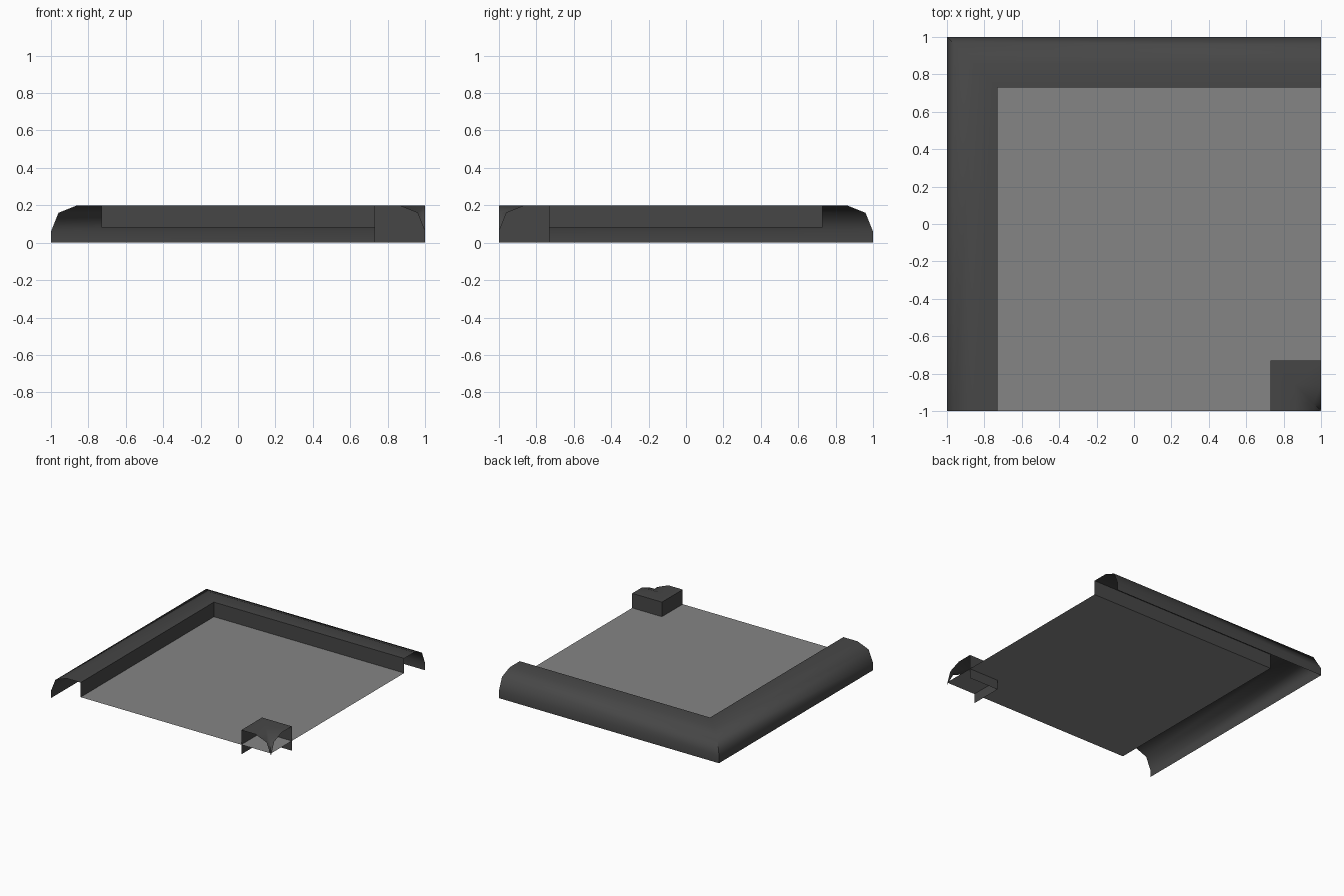
import bpy, bmesh, math

if "Cube" in bpy.data.objects:
    bpy.data.objects.remove(bpy.data.objects["Cube"])


def material(name, v):
    m = bpy.data.materials.new(name)
    m.diffuse_color = (v, v, v, 1)
    m.use_nodes = True
    m.node_tree.nodes["Principled BSDF"].inputs["Base Color"].default_value = m.diffuse_color
    return m


kerb_grey = material("dark kerb grey", 0.062)
floor_grey = material("floor grey", 0.235)


def finish(name, bm, mat, smooth=True):
    bmesh.ops.remove_doubles(bm, verts=bm.verts[:], dist=1e-5)
    bm.normal_update()
    # open shells: make the top surface face up
    if sum(f.normal.z * f.calc_area() for f in bm.faces) < 0:
        bmesh.ops.reverse_faces(bm, faces=bm.faces[:])
    me = bpy.data.meshes.new(name)
    bm.to_mesh(me)
    bm.free()
    me.materials.append(mat)
    ob = bpy.data.objects.new(name, me)
    bpy.context.collection.objects.link(ob)
    if smooth:
        bpy.ops.object.select_all(action='DESELECT')
        bpy.context.view_layer.objects.active = ob
        ob.select_set(True)
        bpy.ops.object.shade_smooth_by_angle(angle=math.radians(60))
    return ob


def sweep(name, profile, path):
    """Mitred sweep: path(d) gives the three plan points at offset d."""
    bm = bmesh.new()
    rows = [[bm.verts.new((x, y, z)) for x, y in path(d)] for d, z in profile]
    for a, b in zip(rows, rows[1:]):
        for i in range(2):
            bm.faces.new((a[i], a[i + 1], b[i + 1], b[i]))
    return finish(name, bm, kerb_grey)


FLOOR = 0.08
W = 0.27
top = [(0, 0.06), (0.04, 0.16), (0.14, 0.2), (W, 0.2)]

# L-shaped kerb along the left and back, open underneath
sweep("kerb", [(0, 0)] + top + [(W, FLOOR)],
      lambda d: [(-1 + d, -1), (-1 + d, 1 - d), (1, 1 - d)])

# small inside-corner kerb at the front right
sweep("corner_kerb", top + [(W, 0)],
      lambda d: [(1 - d, -1), (1 - d, -1 + d), (1, -1 + d)])

# flat floor panel
bm = bmesh.new()
bm.faces.new([bm.verts.new((x, y, FLOOR)) for x, y in
              ((-1 + W, -1), (1, -1), (1, 1 - W), (-1 + W, 1 - W))])
finish("floor", bm, floor_grey, smooth=False)
